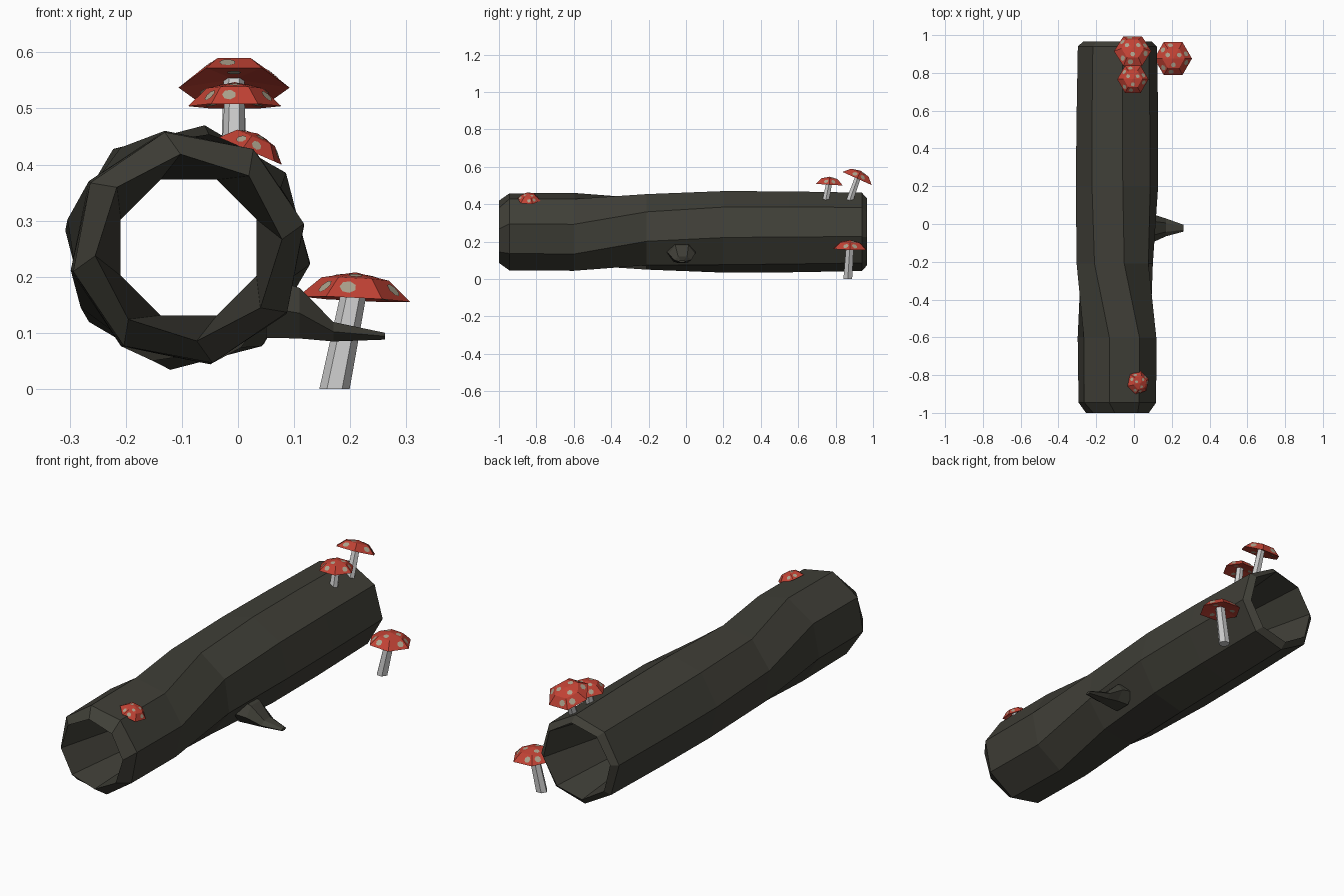
import bpy, bmesh, math
from mathutils import Vector, Matrix

if "Cube" in bpy.data.objects:
    bpy.data.objects.remove(bpy.data.objects["Cube"])


def material(name, col):
    m = bpy.data.materials.new(name)
    m.diffuse_color = (*col, 1)
    m.use_nodes = True
    m.node_tree.nodes["Principled BSDF"].inputs["Base Color"].default_value = m.diffuse_color
    return m


BARK = material("dark bark", (0.05, 0.049, 0.038))
RED = material("cap red", (0.54, 0.055, 0.035))
STEM = material("pale stem", (0.60, 0.60, 0.60))
SPOT = material("spot beige", (0.42, 0.37, 0.27))


def make_object(name, bm, mat, recalc=True):
    if recalc:
        bmesh.ops.recalc_face_normals(bm, faces=bm.faces[:])
    me = bpy.data.meshes.new(name)
    bm.to_mesh(me)
    bm.free()
    me.materials.append(mat)
    ob = bpy.data.objects.new(name, me)
    bpy.context.collection.objects.link(ob)
    return ob


def loft(rings, closed=False):
    """Join rings of points with quads; closed links last to first, else ends are filled."""
    bm = bmesh.new()
    vs = [[bm.verts.new(p) for p in r] for r in rings]
    n = len(rings[0])
    for k in range(len(vs) if closed else len(vs) - 1):
        a, b = vs[k], vs[(k + 1) % len(vs)]
        for i in range(n):
            j = (i + 1) % n
            bm.faces.new((a[i], a[j], b[j], b[i]))
    if not closed:
        bm.faces.new(vs[0])
        bm.faces.new(vs[-1])
    return bm


def circle(n, r, start=0.0):
    return [(r * math.cos(start + math.tau * i / n), r * math.sin(start + math.tau * i / n))
            for i in range(n)]


# Hollow log: y, radius, twist in degrees, centre x; outside front to back, then inside
LOG = [(-1.0, .167, 5, -.088), (-.945, .21, 11.7, -.088), (-.6, .212, 11, -.09),
       (-.21, .208, 31, -.102), (.2, .22, 37, -.09), (.55, .218, 38, -.088),
       (.94, .211, 38, -.088), (.967, .182, 36, -.088),
       (.6, .133, 22.5, -.088), (-.6, .131, 22.5, -.088)]
rings = [[(cx + u, y, .252 + v) for u, v in circle(8, r, math.radians(a))]
         for y, r, a, cx in LOG]
make_object("hollow_log", loft(rings, closed=True), BARK)

# Broken branch stub: x, centre y, centre z, half width, half height
STUB = [(.05, -.025, .145, .08, .062), (.11, -.022, .135, .07, .052),
        (.17, -.018, .102, .047, .02), (.262, -.022, .094, .018, .007)]
rings = [[(x, cy + u * w, cz + v * h) for u, v in circle(6, 1)] for x, cy, cz, w, h in STUB]
make_object("branch_stub", loft(rings), BARK)


def mushroom(name, foot, rim, normal, R, h, stem_r, turn=0.0):
    place = Matrix.Translation(rim) @ Vector((0, 0, 1)).rotation_difference(
        Vector(normal)).to_matrix().to_4x4()
    # Six-sided stem
    foot = Vector(foot)
    top = place @ Vector((0, 0, h * .4))
    rings = [[c + Vector((u, v, 0)) for u, v in circle(6, r, turn)]
             for c, r in ((foot, stem_r), (top, stem_r * .85))]
    make_object(name + "_stem", loft(rings), STEM)
    # Faceted cap with a hollow underside
    bm = bmesh.new()
    outer = [bm.verts.new((u, v, 0)) for u, v in circle(6, R, turn)]
    inner = [bm.verts.new((u, v, h * .75)) for u, v in circle(6, R * .6, turn)]
    peak, under = bm.verts.new((0, 0, h)), bm.verts.new((0, 0, h * .35))
    for i in range(6):
        j = (i + 1) % 6
        bm.faces.new((outer[i], outer[j], inner[j], inner[i]))
        bm.faces.new((inner[i], inner[j], peak))
        bm.faces.new((outer[j], outer[i], under))
    bm.transform(place)
    bm.normal_update()
    # Thin spots lying on the cap faces
    spots = bmesh.new()
    for k, f in enumerate(bm.faces):
        kind, side = k % 3, k // 3
        if kind and side % 2:
            continue
        c, n = f.calc_center_median(), f.normal
        r = R * (.15 if kind == 0 else .13)
        t = (f.verts[1].co - f.verts[0].co).normalized()
        b = n.cross(t)
        c = c + t * R * (.16 if side % 2 else -.12) * (kind == 0) + n * .0015
        spots.faces.new([spots.verts.new(c + t * u + b * v) for u, v in circle(7, r, side)])
    make_object(name + "_cap", bm, RED)
    make_object(name + "_spots", spots, SPOT, recalc=False)


mushroom("ground_mushroom", (.172, .865, .0), (.207, .876, .16), (.05, .03, 1), .1, .048, .027)
mushroom("short_mushroom", (-.008, .747, .42), (-.006, .766, .504), (0, .06, 1), .083, .043, .021)
mushroom("tall_mushroom", (-.008, .875, .42), (-.007, .915, .537), (0, .41, .91), .099, .046, .022)
mushroom("small_mushroom", (.012, -.84, .38), (.022, -.84, .424), (.4, 0, .92), .064, .034, .016, .3)
